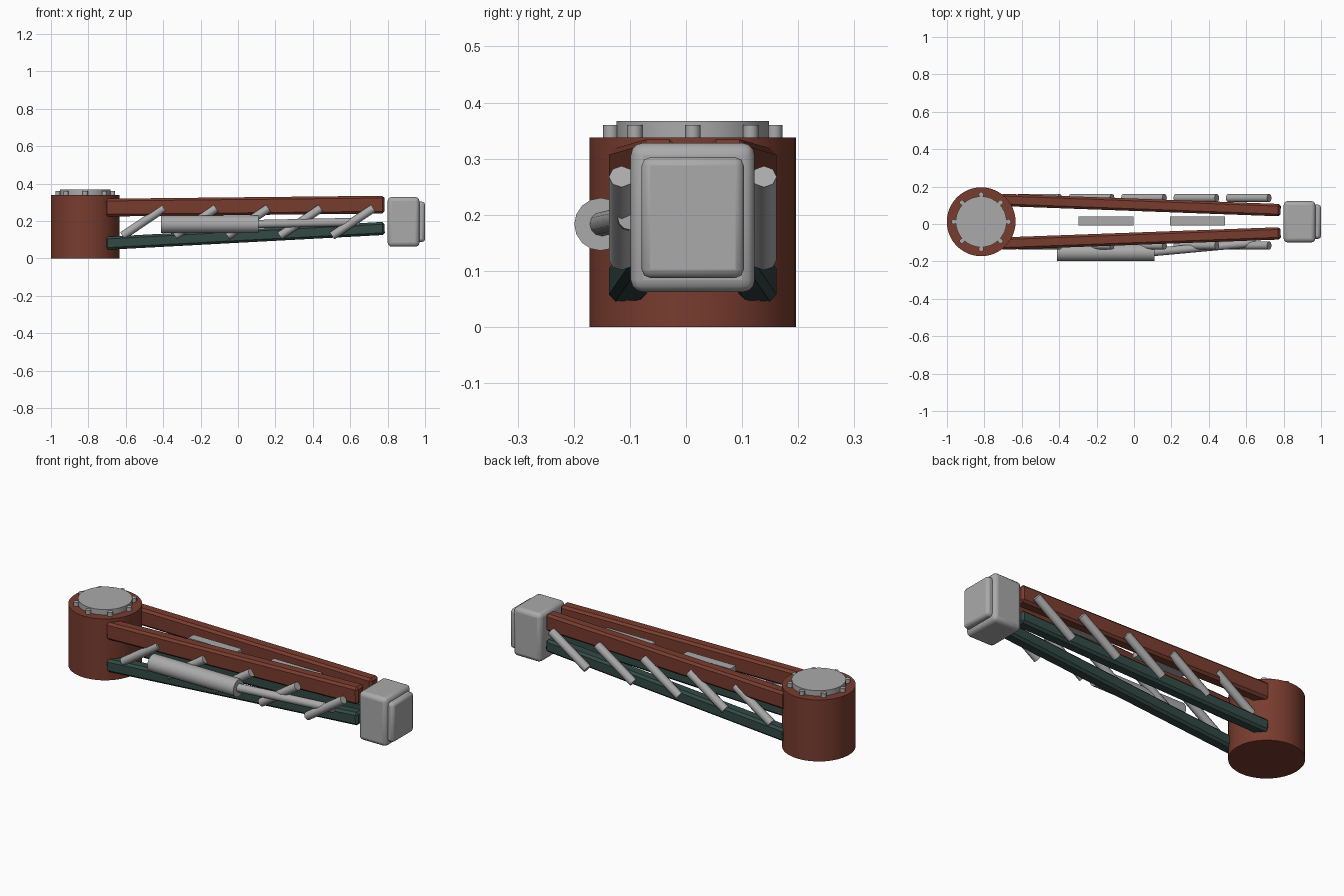
import bpy
import math
from mathutils import Matrix, Vector

cube = bpy.data.objects.get("Cube")
if cube:
    bpy.data.objects.remove(cube, do_unlink=True)


def material(name, color):
    m = bpy.data.materials.new(name)
    m.use_nodes = True
    m.diffuse_color = (*color, 1)
    bsdf = next(n for n in m.node_tree.nodes if n.type == "BSDF_PRINCIPLED")
    bsdf.inputs["Base Color"].default_value = (*color, 1)
    return m


RUST = material("rust red paint", (0.19, 0.045, 0.028))
GREEN = material("dark green paint", (0.033, 0.068, 0.06))
STEEL = material("grey steel", (0.4, 0.4, 0.4))

MID_Y = 0.012
HUB_X = -0.817


def finish(name, mat, bevel=0, segments=1):
    ob = bpy.context.object
    ob.name = name
    ob.data.materials.append(mat)
    if bevel:
        bpy.ops.object.transform_apply(location=False, rotation=False, scale=True)
        mod = ob.modifiers.new("Bevel", "BEVEL")
        mod.width, mod.segments = bevel, segments
    if not bevel or segments > 1:
        bpy.ops.object.shade_smooth_by_angle(angle=math.radians(50))
    return ob


def box(name, center, size, mat, bevel=0, segments=1):
    bpy.ops.mesh.primitive_cube_add(size=1, location=center)
    bpy.context.object.scale = size
    return finish(name, mat, bevel, segments)


def rod(name, start, end, radius, mat, sides=8):
    a, b = Vector(start), Vector(end)
    d = b - a
    bpy.ops.mesh.primitive_cylinder_add(
        vertices=sides, radius=radius, depth=d.length, location=(a + b) / 2,
        rotation=d.to_track_quat("Z", "Y").to_euler())
    return finish(name, mat)


def beam(name, start, end, width, height, mat):
    # Box running between two points, kept upright
    a, b = Vector(start), Vector(end)
    x = (b - a).normalized()
    y = Vector((0, 0, 1)).cross(x).normalized()
    z = x.cross(y)
    ob = box(name, (0, 0, 0), ((b - a).length, width, height), mat, 0.012)
    rot = Matrix((x, y, z)).transposed().to_4x4()
    ob.matrix_world = Matrix.Translation((a + b) / 2) @ rot


# Pivot hub with cap and bolt ring
rod("pivot_hub", (HUB_X, MID_Y, 0), (HUB_X, MID_Y, 0.338), 0.184, RUST, 48)
rod("hub_cap", (HUB_X, MID_Y, 0.32), (HUB_X, MID_Y, 0.367), 0.136, STEEL, 32)
for i in range(8):
    t = i * math.pi / 4
    x, y = HUB_X + 0.146 * math.cos(t), MID_Y + 0.146 * math.sin(t)
    rod(f"hub_bolt_{i + 1}", (x, y, 0.32), (x, y, 0.36), 0.014, STEEL)

# Tapering arm: chords and diagonal struts on both sides
for side, s in (("right", -1), ("left", 1)):
    y0, y1 = MID_Y + s * 0.117, MID_Y + s * 0.062
    beam(f"{side}_upper_chord", (-0.713, y0, 0.271), (0.783, y1, 0.287), 0.066, 0.095, RUST)
    beam(f"{side}_lower_chord", (-0.711, y0, 0.08), (0.783, y1, 0.16), 0.066, 0.07, GREEN)
    for i in range(5):
        x = -0.617 + 0.28 * i
        y = MID_Y + s * 0.127
        rod(f"{side}_strut_{i + 1}", (x, y, 0.12), (x + 0.22, y, 0.268), 0.0225, STEEL)

# Cross plates between the upper chords
for i, x in enumerate((-0.15, 0.34)):
    box(f"cross_plate_{i + 1}", (x, MID_Y + 0.003, 0.28), (0.295, 0.048, 0.03), STEEL)

# Hydraulic cylinder on the front
rod("hydraulic_cylinder", (-0.413, -0.152, 0.183), (0.11, -0.152, 0.183), 0.047, STEEL, 16)
rod("hydraulic_rod", (0.08, -0.152, 0.183), (0.65, -0.1, 0.195), 0.022, STEEL, 12)

# Head block at the arm tip
box("head_block", (0.885, MID_Y, 0.195), (0.17, 0.221, 0.266), STEEL, 0.022, 3)
box("head_face_plate", (0.97, MID_Y, 0.195), (0.06, 0.182, 0.215), STEEL, 0.015, 2)
